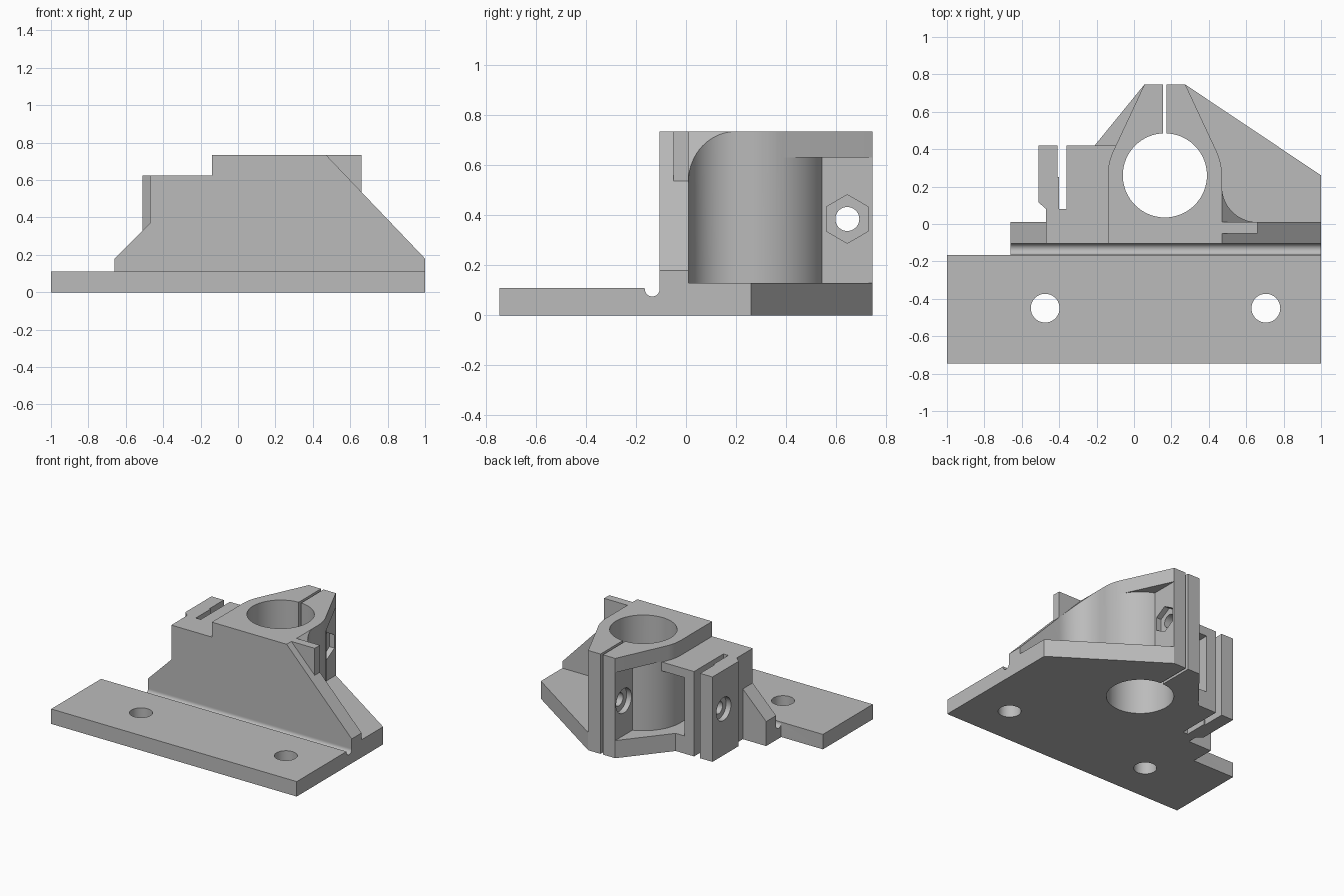
import bpy, bmesh
from math import cos, sin, pi, radians

cube = bpy.data.objects.get("Cube")
if cube:
    bpy.data.objects.remove(cube, do_unlink=True)

grey = bpy.data.materials.new("plain grey")
grey.use_nodes = True
grey.diffuse_color = (0.5, 0.5, 0.5, 1)
grey.node_tree.nodes["Principled BSDF"].inputs["Base Color"].default_value = (0.5, 0.5, 0.5, 1)

PLACE = {"x": lambda u, v, w: (w, u, v),
         "y": lambda u, v, w: (u, w, v),
         "z": lambda u, v, w: (u, v, w)}


def prism(name, outline, low, high, axis="z"):
    """Extrude a flat outline along one axis."""
    bm = bmesh.new()
    rings = [[bm.verts.new(PLACE[axis](u, v, w)) for u, v in outline] for w in (low, high)]
    n = len(outline)
    for ring in rings:
        bm.faces.new(ring)
    for i in range(n):
        j = (i + 1) % n
        bm.faces.new((rings[0][i], rings[0][j], rings[1][j], rings[1][i]))
    bmesh.ops.recalc_face_normals(bm, faces=bm.faces)
    mesh = bpy.data.meshes.new(name)
    bm.to_mesh(mesh)
    bm.free()
    mesh.materials.append(grey)
    obj = bpy.data.objects.new(name, mesh)
    bpy.context.collection.objects.link(obj)
    return obj


def rect(u0, u1, v0, v1):
    return [(u0, v0), (u1, v0), (u1, v1), (u0, v1)]


def arc(u, v, r, start=0, end=360, steps=64):
    count = steps if end - start == 360 else steps + 1
    angles = [radians(start + (end - start) * i / steps) for i in range(count)]
    return [(u + r * cos(a), v + r * sin(a)) for a in angles]


def combine(body, tool, operation):
    """Apply one boolean and discard the tool."""
    mod = body.modifiers.new("combine", "BOOLEAN")
    mod.operation, mod.solver, mod.object = operation, "EXACT", tool
    deps = bpy.context.evaluated_depsgraph_get()
    mesh = bpy.data.meshes.new_from_object(body.evaluated_get(deps))
    body.modifiers.clear()
    body.data = mesh
    bpy.data.objects.remove(tool, do_unlink=True)


CX, CY, R, TOP, ARM = 0.165, 0.26, 0.305, 0.735, 0.625

# Mounting plate with a relief groove in front of the upright wall
body = prism("clamp_bracket", rect(-1, 1, -0.745, -0.165), 0, 0.11)
groove = [(-0.2, 0), (-0.09, 0), (-0.09, 0.11), (-0.105, 0.11)]
groove += arc(-0.135, 0.105, 0.03, 0, -180, 16) + [(-0.165, 0.11), (-0.2, 0.11)]

# Foot under the clamp, and the tapered upright wall
foot = [(-0.66, -0.105), (1, -0.105), (1, 0.26), (CX + 0.11, 0.745), (CX - 0.11, 0.745),
        (-0.21, 0.42), (-0.36, 0.42), (-0.36, 0.08), (-0.47, 0.08), (-0.47, 0.01), (-0.66, 0.01)]
wall = [(-0.66, 0), (1, 0), (1, 0.18), (0.47, TOP), (-0.14, TOP), (-0.14, ARM),
        (-0.47, ARM), (-0.47, 0.37), (-0.66, 0.18)]

# Round collar, its flange tangent to the ears, and the side fillet
collar = [(CX - R, -0.105), (CX + R, -0.105)] + arc(CX, CY, R, 0, 180, 48)
flange = [(CX - 0.11, 0.745)] + arc(CX, CY, R, 155, 385, 40) + [(CX + 0.11, 0.745)]
fillet = [(0.42, -0.05), (0.66, -0.05)] + arc(0.66, 0.2, 0.19, 270, 180, 16) + [(0.42, 0.2)]

# Spring clip beside the arm
clip = [(-0.47, 0), (-0.47, 0.08), (-0.51, 0.115), (-0.51, 0.42), (-0.41, 0.42),
        (-0.41, 0.25), (-0.40, 0.25), (-0.40, 0)]

solids = [
    prism("groove_strip", groove, -0.66, 1, "x"),
    prism("foot", foot, 0, 0.13),
    prism("upright_wall", wall, -0.105, 0.01, "y"),
    prism("collar", collar, 0, TOP),
    prism("ears", rect(CX - 0.11, CX + 0.11, 0.3, 0.745), 0, TOP),
    prism("top_flange", flange, 0.63, TOP),
    prism("side_fillet", fillet, 0, TOP),
    prism("arm_root", rect(-0.47, 0, 0, 0.08), 0, ARM),
    prism("arm_wall", rect(-0.36, -0.28, 0, 0.42), 0, ARM),
    prism("arm_top", rect(-0.36, 0.1, 0, 0.42), 0.56, ARM),
    prism("clip", clip, 0, ARM),
]
for solid in solids:
    combine(body, solid, "UNION")

# Slope cut, bore, slit, screw holes, bolt hole with nut pocket and recesses
hexagon = arc(0.645, 0.385, 0.097, 30, 390, 6)
cutters = [
    prism("slope_cut", [(0.47, TOP), (1, 0.18), (1.1, 0.18), (1.1, 0.9), (0.47, 0.9)], 0.01, 0.25, "y"),
    prism("bore", arc(CX, CY, 0.225), -0.1, 0.9),
    prism("slit", rect(CX - 0.01, CX + 0.01, CY, 0.9), -0.1, 0.9),
    prism("screw_hole_a", arc(-0.475, -0.45, 0.077, steps=40), -0.1, 0.3),
    prism("screw_hole_b", arc(0.705, -0.45, 0.077, steps=40), -0.1, 0.3),
    prism("bolt_hole", arc(0.645, 0.385, 0.048, steps=32), 0, 0.4, "x"),
    prism("nut_pocket", hexagon, CX + 0.07, 0.4, "x"),
    prism("bolt_recess", arc(0.645, 0.385, 0.09, steps=32), 0, CX - 0.07, "x"),
    prism("clip_hole", arc(0.29, 0.34, 0.045, steps=32), -0.6, -0.25, "x"),
    prism("clip_recess", arc(0.29, 0.34, 0.085, steps=32), -0.6, -0.47, "x"),
]
for cutter in cutters:
    combine(body, cutter, "DIFFERENCE")

# Smooth the round walls, keep the edges crisp
bpy.ops.object.select_all(action="DESELECT")
body.select_set(True)
bpy.context.view_layer.objects.active = body
bpy.ops.object.shade_smooth_by_angle(angle=radians(25))
